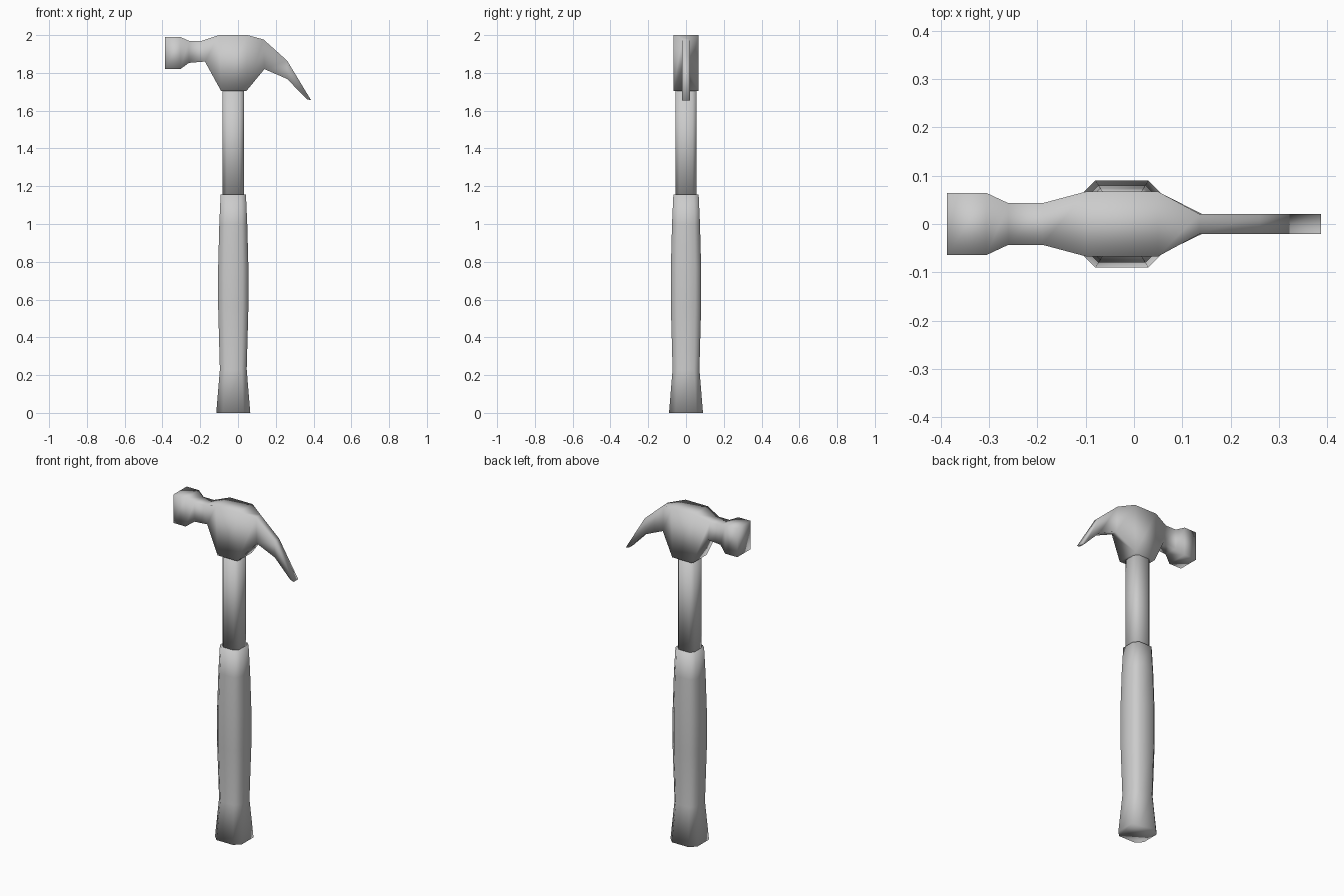
import bpy, bmesh

if "Cube" in bpy.data.objects:
    bpy.data.objects.remove(bpy.data.objects["Cube"])

CX = -0.025  # handle axis


def loft(name, rings):
    """Skin a closed solid over a row of matching cross-sections."""
    bm = bmesh.new()
    loops = [[bm.verts.new(p) for p in ring] for ring in rings]
    n = len(loops[0])
    for a, b in zip(loops, loops[1:]):
        for i in range(n):
            j = (i + 1) % n
            bm.faces.new((a[i], a[j], b[j], b[i]))
    bm.faces.new(loops[0])
    bm.faces.new(loops[-1])
    bmesh.ops.recalc_face_normals(bm, faces=bm.faces)
    for f in bm.faces:
        f.smooth = True
    mesh = bpy.data.meshes.new(name)
    bm.to_mesh(mesh)
    bm.free()
    obj = bpy.data.objects.new(name, mesh)
    bpy.context.collection.objects.link(obj)
    return obj


def octagon(z, r):
    """Square section with chamfered corners."""
    k = r * 0.61
    pts = [(r, -k), (r, k), (k, r), (-k, r), (-r, k), (-r, -k), (-k, -r), (k, -r)]
    return [(CX + x, y, z) for x, y in pts]


def slab(xt, zt, xb, zb, h):
    """Rectangular head section from a top point and a bottom point."""
    return [(xt, -h, zt), (xt, h, zt), (xb, h, zb), (xb, -h, zb)]


# Grip: flared foot, swollen middle, tapered top
grip = [(0, 0.09), (0.23, 0.071), (0.56, 0.08), (0.77, 0.08), (1.0, 0.074), (1.155, 0.067)]
loft("grip", [octagon(z, r) for z, r in grip])

# Shaft between grip and head
loft("shaft", [octagon(1.13, 0.056), octagon(1.73, 0.056)])

# Head: striking face, neck, body and curved claw in one loft
head = [
    (-0.387, 1.99, -0.387, 1.82, 0.064),
    (-0.305, 1.99, -0.305, 1.82, 0.064),
    (-0.26, 1.97, -0.26, 1.853, 0.043),
    (-0.19, 1.97, -0.175, 1.86, 0.043),
    (-0.10, 2.0, -0.09, 1.705, 0.067),
    (0.05, 2.0, 0.045, 1.705, 0.067),
    (0.135, 1.977, 0.14, 1.82, 0.021),
    (0.26, 1.865, 0.26, 1.768, 0.021),
    (0.387, 1.655, 0.365, 1.66, 0.021),
]
loft("head", [slab(*s) for s in head])
